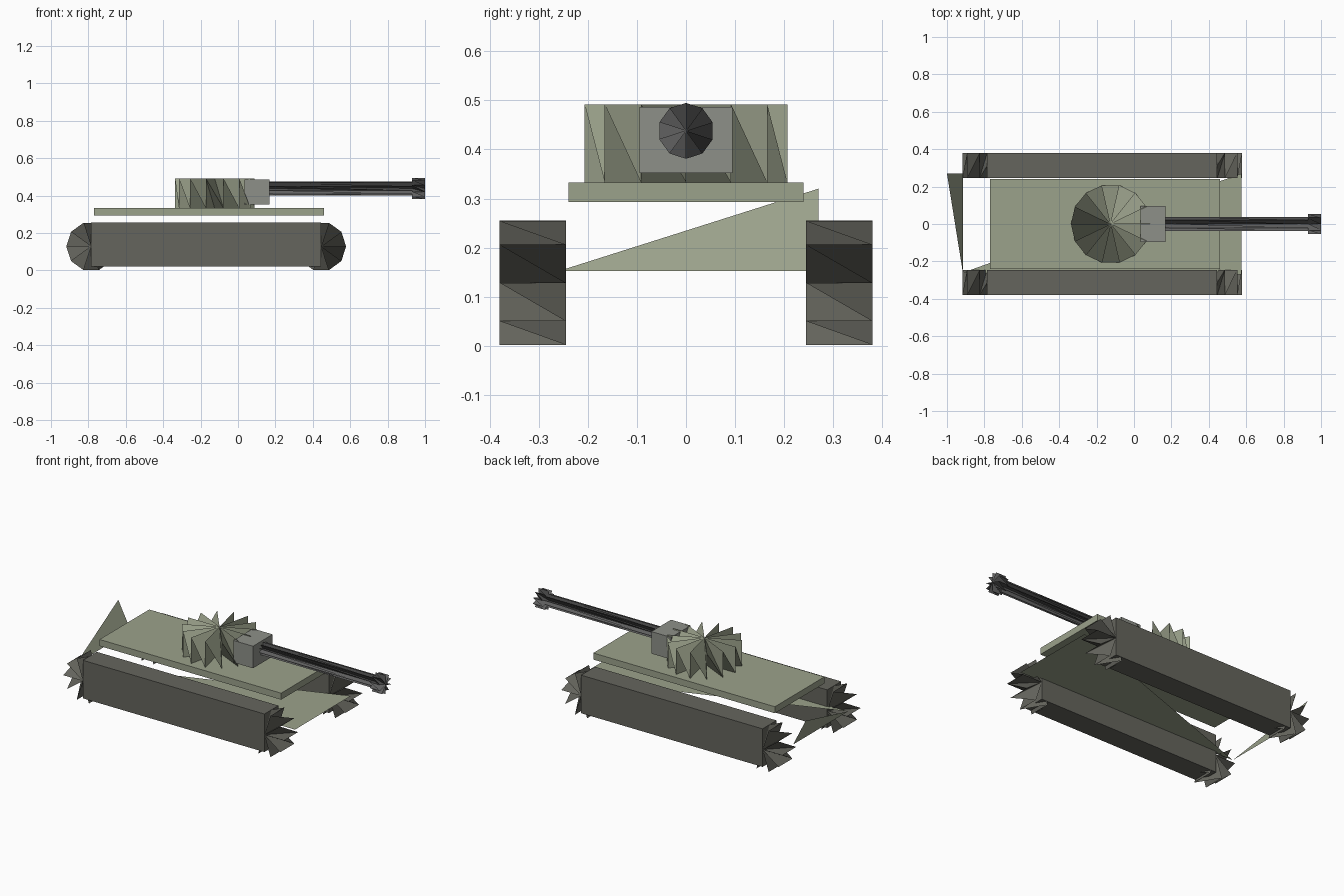
import bpy, bmesh
from math import cos, sin, pi
from mathutils import Vector

if "Cube" in bpy.data.objects:
    bpy.data.objects.remove(bpy.data.objects["Cube"])


def material(name, rgb):
    m = bpy.data.materials.new(name)
    m.diffuse_color = (*rgb, 1)
    m.use_nodes = True
    m.node_tree.nodes["Principled BSDF"].inputs["Base Color"].default_value = m.diffuse_color
    return m


GREEN = material("olive_paint", (0.33, 0.36, 0.26))
DARK = material("track_rubber", (0.13, 0.13, 0.11))
STEEL = material("gun_steel", (0.12, 0.12, 0.12))
GREY = material("mantlet_grey", (0.27, 0.28, 0.25))


def mesh_object(name, verts, faces, mat):
    me = bpy.data.meshes.new(name)
    me.from_pydata([tuple(v) for v in verts], [], faces)
    bm = bmesh.new()
    bm.from_mesh(me)
    bmesh.ops.recalc_face_normals(bm, faces=bm.faces)
    bm.to_mesh(me)
    bm.free()
    me.materials.append(mat)
    ob = bpy.data.objects.new(name, me)
    bpy.context.collection.objects.link(ob)
    return ob


def box(name, lo, hi, mat):
    v = [(x, y, z) for x in (lo[0], hi[0]) for y in (lo[1], hi[1]) for z in (lo[2], hi[2])]
    f = [(0, 1, 3, 2), (4, 6, 7, 5), (0, 4, 5, 1), (2, 3, 7, 6), (0, 2, 6, 4), (1, 5, 7, 3)]
    return mesh_object(name, v, f, mat)


def pleated_drum(name, start, end, u, w, r, n, mat):
    """Drum whose two end fans zigzag between both rims, giving spiky pleats."""
    start, end, u, w = map(Vector, (start, end, u, w))
    verts = [start, end]
    for i in range(n):
        a = 2 * pi * i / n
        d = u * (r * cos(a)) + w * (r * sin(a))
        verts += [start + d, end + d]
    m = 2 * n
    faces = [(c, 2 + k, 2 + (k + 1) % m) for k in range(m) for c in (0, 1)]
    return mesh_object(name, verts, faces, mat)


X, Y, Z = (1, 0, 0), (0, 1, 0), (0, 0, 1)

# Tracks with a pleated wheel at each end
for side, y0, y1 in (("left", 0.245, 0.38), ("right", -0.38, -0.245)):
    box(side + "_track", (-0.785, y0, 0.022), (0.445, y1, 0.255), DARK)
    for end, x in (("rear", -0.785), ("front", 0.445)):
        pleated_drum(f"{side}_{end}_wheel", (x, y0, 0.128), (x, y1, 0.128), X, Z, 0.133, 10, DARK)

# Hull: deck plate, triangular belly plate and rear plate
box("deck", (-0.77, -0.24, 0.293), (0.46, 0.24, 0.333), GREEN)
mesh_object("belly_and_rear_plate",
            [(-0.915, -0.26, 0.152), (0.575, -0.27, 0.152), (0.575, 0.27, 0.152),
             (-0.915, 0.27, 0.152), (-1.0, 0.27, 0.32)],
            [(0, 1, 2), (0, 3, 4)], GREEN)

# Turret and gun
pleated_drum("turret", (-0.125, 0, 0.333), (-0.125, 0, 0.492), X, Y, 0.212, 14, GREEN)
box("mantlet", (0.035, -0.095, 0.352), (0.168, 0.095, 0.487), GREY)
pleated_drum("barrel", (0.165, 0, 0.438), (0.935, 0, 0.438), Z, Y, 0.038, 10, STEEL)
pleated_drum("muzzle", (0.93, 0, 0.438), (1.0, 0, 0.438), Z, Y, 0.057, 10, STEEL)
